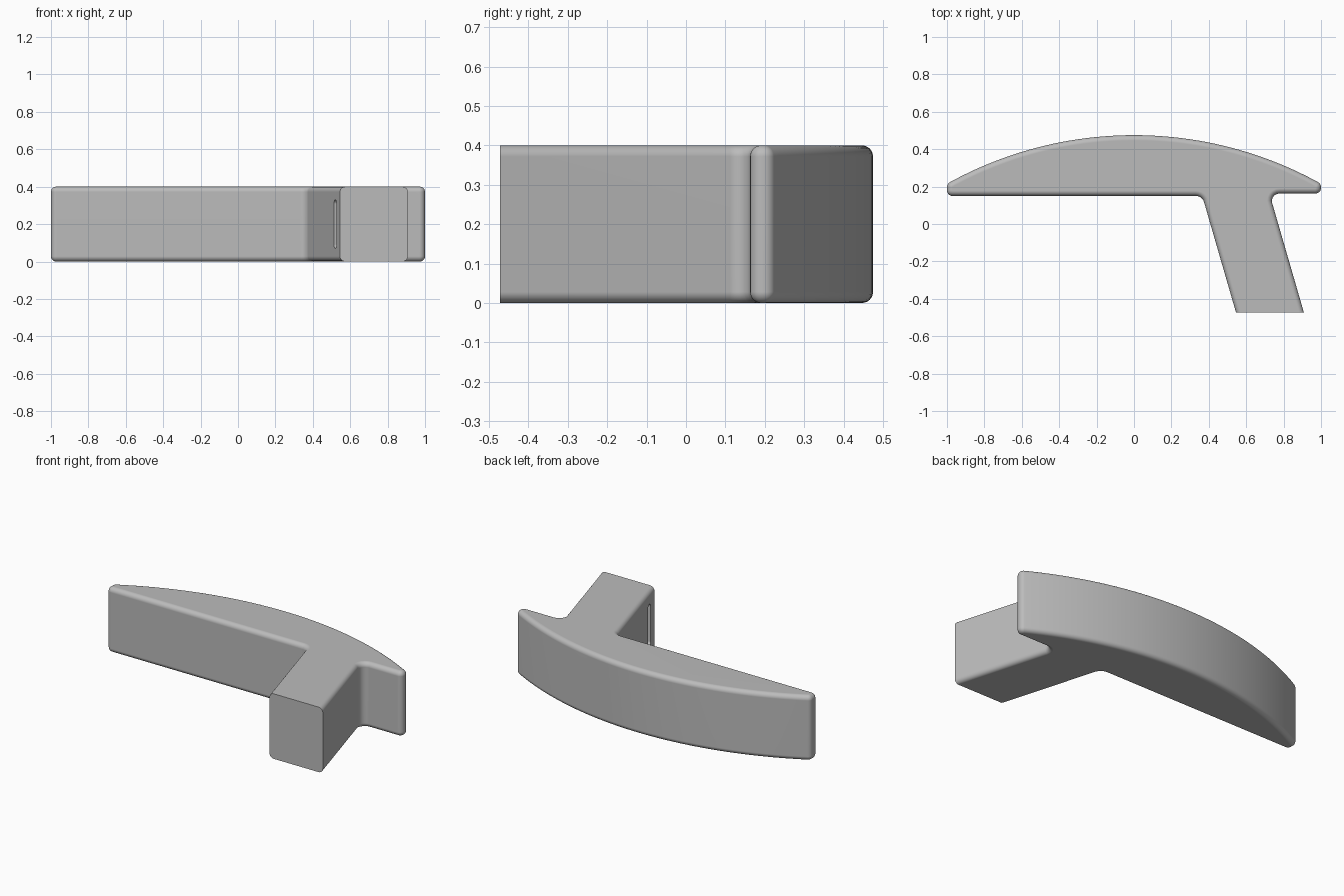
import bpy, bmesh, math
from mathutils import Vector

cube = bpy.data.objects.get("Cube")
if cube:
    bpy.data.objects.remove(cube, do_unlink=True)

HEIGHT, EDGE, STEPS, ARC_SEGS = 0.4, 0.028, 6, 48
TIP_Y, CROWN_Y, END_Y = 0.215, 0.475, -0.472

grey = bpy.data.materials.new("plain grey")
grey.use_nodes = True
colour = (0.5, 0.5, 0.5, 1)
grey.diffuse_color = colour
grey.node_tree.nodes["Principled BSDF"].inputs["Base Color"].default_value = colour

# Outline corners as (x, y, fillet radius); the stem leans towards +x
outline = [(-1, 0.15, 0.03), (0.365, 0.15, -0.045), (0.545, END_Y, 0),
           (0.908, END_Y, 0), (0.724, 0.163, -0.04), (1, 0.163, 0.03)]
rise = CROWN_Y - TIP_Y
radius = (1 + rise * rise) / (2 * rise)
half = math.asin(1 / radius)
for i in range(ARC_SEGS + 1):
    a = half * (1 - 2 * i / ARC_SEGS)
    outline.append((radius * math.sin(a), CROWN_Y - radius + radius * math.cos(a),
                    0.03 if i in (0, ARC_SEGS) else 0))


def cross(a, b):
    return a.x * b.y - a.y * b.x


def ring(inset):
    """Outline moved inwards, with its corners filleted; the stem end stays put."""
    pts = [Vector(p[:2]) for p in outline]
    n = len(pts)
    lines = []
    for i in range(n):
        d = (pts[(i + 1) % n] - pts[i]).normalized()
        shift = 0 if i == 2 else inset
        lines.append((pts[i] + Vector((-d.y, d.x)) * shift, d))
    result = []
    for i in range(n):
        (p, d), (q, e) = lines[i - 1], lines[i]
        corner = p + d * (cross(q - p, e) / cross(d, e))
        r = outline[i][2]
        if r == 0:
            result.append(corner)
            continue
        side = 1 if r > 0 else -1
        r = abs(r) - side * inset
        turn = math.acos(max(-1, min(1, d.dot(e))))
        start = corner - d * r * math.tan(turn / 2)
        centre = start + Vector((-d.y, d.x)) * r * side
        for k in range(STEPS + 1):
            t = side * turn * k / STEPS
            v = start - centre
            result.append(centre + Vector((v.x * math.cos(t) - v.y * math.sin(t),
                                           v.x * math.sin(t) + v.y * math.cos(t))))
    return result


def loft(name, rings):
    """Closed solid through matching rings of points."""
    bm = bmesh.new()
    loops = [[bm.verts.new(p) for p in r] for r in rings]
    n = len(loops[0])
    for low, high in zip(loops, loops[1:]):
        for i in range(n):
            j = (i + 1) % n
            bm.faces.new((low[i], low[j], high[j], high[i]))
    bm.faces.new(loops[0][::-1])
    bm.faces.new(loops[-1])
    bmesh.ops.recalc_face_normals(bm, faces=bm.faces)
    mesh = bpy.data.meshes.new(name)
    bm.to_mesh(mesh)
    bm.free()
    mesh.materials.append(grey)
    obj = bpy.data.objects.new(name, mesh)
    bpy.context.collection.objects.link(obj)
    return obj


# Handle body: curved grip and stem in one solid with rounded top and bottom rims
levels = []
for k in range(STEPS + 1):
    a = math.pi / 2 * k / STEPS
    levels.append((EDGE * 0.995 * (1 - math.sin(a)), EDGE * (1 - math.cos(a))))
levels += [(inset, HEIGHT - z) for inset, z in reversed(levels)]
body = loft("curved_handle", [[(p.x, p.y, z) for p in ring(inset)] for inset, z in levels])

# Narrow round-ended slot in the stem's right wall
slot = []
for k in range(24):
    a = math.tau * (k + 0.5) / 24
    slot.append((0.025 * math.cos(a), 0.025 * math.sin(a) + math.copysign(0.105, math.sin(a))))
cutter = loft("slot_cutter", [[(x, y, z) for y, z in slot] for x in (-0.03, 0.03)])
cutter.location = (0.52, -0.385, HEIGHT / 2)
cutter.rotation_euler.z = math.atan2(0.18, 0.622)
cutter.hide_render = True

cut = body.modifiers.new("slot", "BOOLEAN")
cut.operation, cut.solver, cut.object = "DIFFERENCE", "EXACT", cutter
bpy.ops.object.select_all(action="DESELECT")
bpy.context.view_layer.objects.active = body
body.select_set(True)
bpy.ops.object.modifier_apply(modifier=cut.name)
bpy.data.objects.remove(cutter, do_unlink=True)

# Smooth rims and curve, flat large faces
bpy.ops.object.shade_smooth_by_angle(angle=math.radians(30))
weighted = body.modifiers.new("weighted_normals", "WEIGHTED_NORMAL")
weighted.keep_sharp = True
